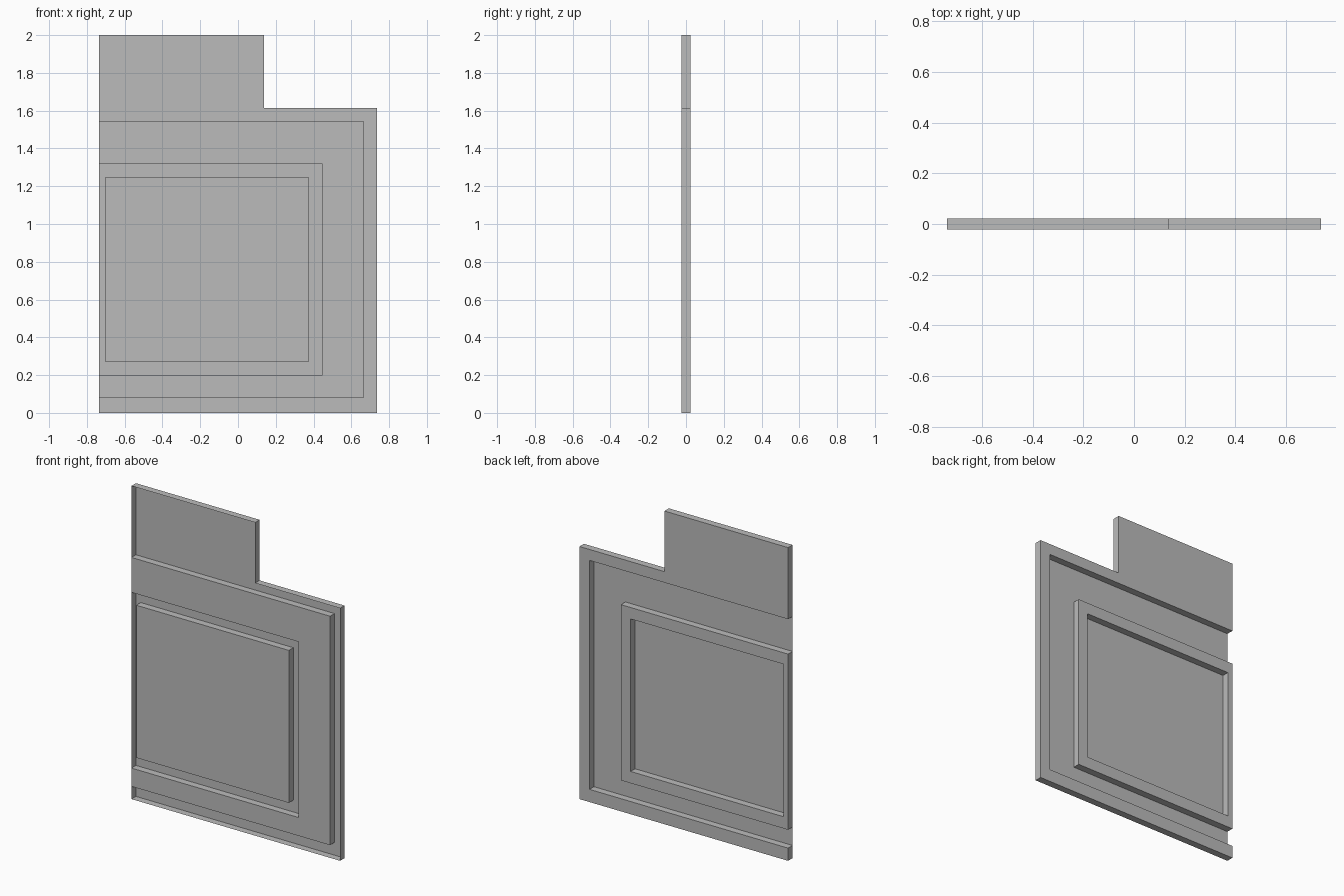
import bpy
import bmesh

cube = bpy.data.objects.get("Cube")
if cube:
    bpy.data.objects.remove(cube, do_unlink=True)

HALF = 0.0225           # half the depth of the pressed sheet
LEFT, RIGHT = -0.737, 0.737

# Single plain grey
grey = bpy.data.materials.new("plain_grey")
grey.use_nodes = True
colour = (0.5, 0.5, 0.5, 1)
grey.diffuse_color = colour
grey.node_tree.nodes["Principled BSDF"].inputs["Base Color"].default_value = colour


def rect(x0, x1, z0, z1):
    return [(x0, z0), (x1, z0), (x1, z1), (x0, z1)]


def sheet(name, outline, y, hole=None, walled=False):
    """Flat sheet at depth y; walled sheets get thin sides reaching the front."""
    bm = bmesh.new()
    loops = [[bm.verts.new((x, y, z)) for x, z in pts]
             for pts in (outline, hole) if pts]
    if hole:
        outer, inner = loops
        n = len(outer)
        for i in range(n):
            j = (i + 1) % n
            bm.faces.new((outer[i], outer[j], inner[j], inner[i]))
    else:
        bm.faces.new(loops[0])
    if walled:
        rim = [e for e in bm.edges if e.is_boundary]
        made = bmesh.ops.extrude_edge_only(bm, edges=rim)["geom"]
        verts = [g for g in made if isinstance(g, bmesh.types.BMVert)]
        bmesh.ops.translate(bm, verts=verts, vec=(0, -2 * HALF, 0))

    # Turn the flat faces towards the back, sides following consistently
    bmesh.ops.recalc_face_normals(bm, faces=bm.faces)
    bm.faces.ensure_lookup_table()
    bm.normal_update()
    if bm.faces[0].normal.y < 0:
        bmesh.ops.reverse_faces(bm, faces=bm.faces)

    mesh = bpy.data.meshes.new(name)
    bm.to_mesh(mesh)
    bm.free()
    mesh.materials.append(grey)
    obj = bpy.data.objects.new(name, mesh)
    bpy.context.scene.collection.objects.link(obj)
    return obj


# Regions of the stepped panel
band_right, band_low, band_high = 0.666, 0.081, 1.543
ring_right, ring_low, ring_high = 0.444, 0.198, 1.32
tab_right, shoulder = 0.137, 1.613
centre = rect(-0.703, 0.375, 0.273, 1.247)

# Outer frame with the tall tab, set at the back
frame = [(LEFT, 0), (RIGHT, 0), (RIGHT, shoulder), (tab_right, shoulder),
         (tab_right, 2), (LEFT, 2), (LEFT, band_high),
         (band_right, band_high), (band_right, band_low), (LEFT, band_low)]
sheet("outer_frame", frame, HALF, walled=True)

# Wide band open on one side, set at the front
band = [(LEFT, band_low), (band_right, band_low), (band_right, band_high),
        (LEFT, band_high), (LEFT, ring_high), (ring_right, ring_high),
        (ring_right, ring_low), (LEFT, ring_low)]
sheet("front_band", band, -HALF)

# Narrow ring at the back, around the centre panel
sheet("inner_ring", rect(LEFT, ring_right, ring_low, ring_high), HALF,
      hole=centre, walled=True)

# Centre panel at the front
sheet("centre_panel", centre, -HALF)
